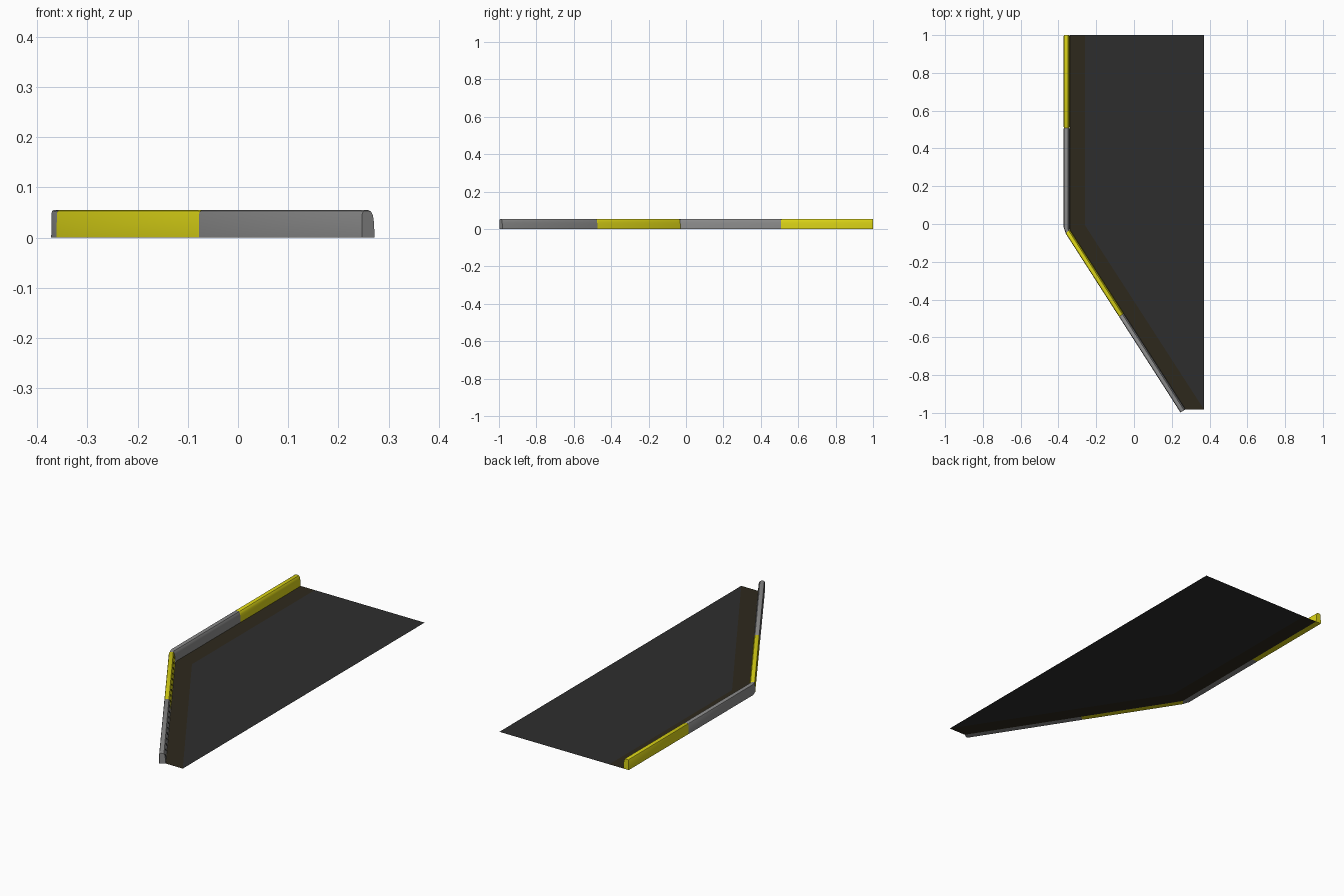
import bpy, bmesh
from mathutils import Vector

if "Cube" in bpy.data.objects:
    bpy.data.objects.remove(bpy.data.objects["Cube"])


def material(name, rgb):
    m = bpy.data.materials.new(name)
    m.diffuse_color = (*rgb, 1)
    m.use_nodes = True
    m.node_tree.nodes["Principled BSDF"].inputs["Base Color"].default_value = m.diffuse_color
    return m


yellow = material("yellow_paint", (0.69, 0.64, 0.008))
asphalt = material("asphalt", (0.027, 0.027, 0.027))
gutter_mat = material("dirty_asphalt", (0.027, 0.022, 0.012))
concrete = material("concrete", (0.26, 0.26, 0.26))


def mesh_object(name, verts, faces, mat):
    me = bpy.data.meshes.new(name)
    me.from_pydata(verts, [], faces)
    me.materials.append(mat)
    ob = bpy.data.objects.new(name, me)
    bpy.context.collection.objects.link(ob)
    return ob


# Plan lines of the kerb face and gutter edge: start, bend, end
face = [Vector(p) for p in ((-0.34, 1), (-0.34, -0.029), (0.273, -0.981))]
edge = [Vector(p) for p in ((-0.26, 1), (-0.26, -0.006), (0.37, -0.981))]
# Kerb back line, with the outer corner of the bend cut off
back = [Vector(p) for p in ((-0.372, 1), (-0.372, -0.018), (-0.362, -0.05), (0.246, -0.998))]

# Flat road surface and the darker gutter strip
mesh_object("road_surface",
            [(*p, 0) for p in edge] + [(0.37, 1, 0)], [(0, 1, 2, 3)], asphalt)
mesh_object("gutter_strip",
            [(*p, 0) for p in face + edge], [(0, 1, 4, 3), (1, 2, 5, 4)], gutter_mat)

# Kerb section: fraction across from back to face, height
PROFILE = [(0, 0), (0.02, 0.049), (0.07, 0.053), (0.18, 0.055), (0.55, 0.055),
           (0.72, 0.053), (0.85, 0.047), (0.92, 0.038), (0.96, 0.026), (1, 0)]


def kerb(name, stations, mat):
    """One kerb block through (back, face) pairs, with slightly chamfered ends."""
    (a0, b0), (a1, b1) = stations[0], stations[1]
    (a2, b2), (a3, b3) = stations[-1], stations[-2]
    c = 0.005
    first = [(p.lerp(q, c / (p - q).length)) for p, q in ((a0, a1), (b0, b1))]
    rings = [(a0, b0, 0.93), (*first, 1)]
    rings += [(a, b, 1) for a, b in stations[1:-1]]
    if len(stations) == 2:
        last = [(p.lerp(q, c / (p - q).length)) for p, q in ((a2, a3), (b2, b3))]
        rings.append((*last, 1))
    rings.append((a2, b2, 0.93))
    verts = []
    for a, b, s in rings:
        for u, z in PROFILE:
            p = a.lerp(b, 0.5 + (u - 0.5) * s)
            verts.append((p.x, p.y, z * (s + 1) / 2))
    n, k = len(PROFILE), len(rings) - 1
    faces = [(r * n + i, r * n + (i + 1) % n, (r + 1) * n + (i + 1) % n, (r + 1) * n + i)
             for r in range(k) for i in range(n)]
    faces += [tuple(range(n)), tuple(range(k * n, (k + 1) * n))]
    ob = mesh_object(name, verts, faces, mat)
    bm = bmesh.new()
    bm.from_mesh(ob.data)
    bmesh.ops.recalc_face_normals(bm, faces=bm.faces)
    bm.to_mesh(ob.data)
    bm.free()
    bpy.ops.object.select_all(action='DESELECT')
    ob.select_set(True)
    bpy.context.view_layer.objects.active = ob
    bpy.ops.object.shade_smooth_by_angle(angle=0.45)


# Kerb joints as (back, face) pairs
start = (back[0], face[0])
joint_1 = (back[0].lerp(back[1], 0.482), face[0].lerp(face[1], 0.477))
corner = (back[1], face[1] + Vector((0, 0.002)))
bend = (back[2], face[1])
joint_2 = (back[2].lerp(back[3], 0.466), face[1].lerp(face[2], 0.466))
end = (back[3], face[2])

# Alternating yellow and plain kerb blocks
kerb("kerb_yellow_straight", [start, joint_1], yellow)
kerb("kerb_plain_straight", [joint_1, corner, bend], concrete)
kerb("kerb_yellow_angled", [bend, joint_2], yellow)
kerb("kerb_plain_angled", [joint_2, end], concrete)
